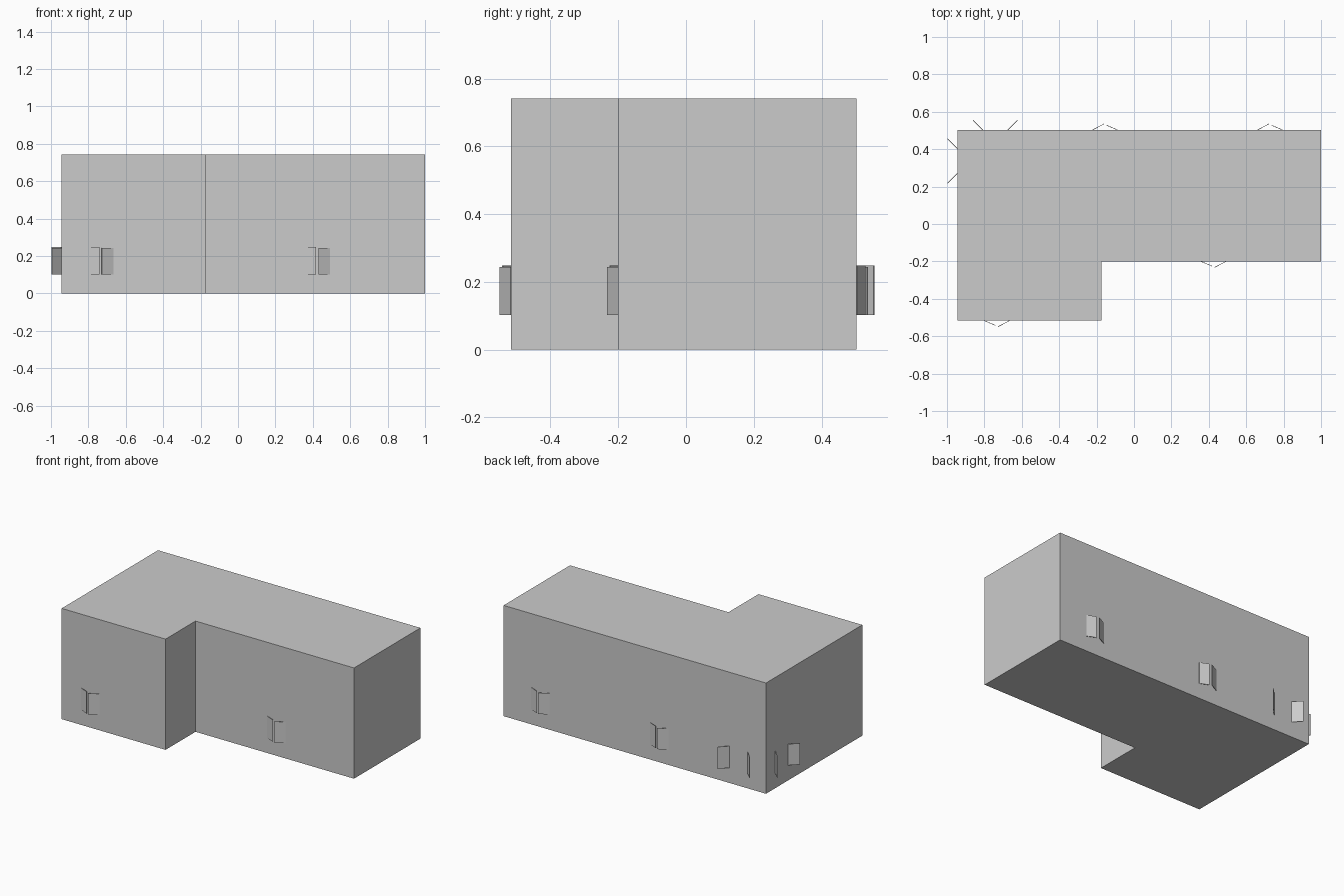
import bpy, bmesh
from math import cos, sin, radians
from mathutils import Vector, Matrix

if "Cube" in bpy.data.objects:
    bpy.data.objects.remove(bpy.data.objects["Cube"])

HEIGHT = 0.742


def prism(name, outline, z0, z1):
    """Extrude a counter-clockwise outline from z0 up to z1."""
    bm = bmesh.new()
    face = bm.faces.new([bm.verts.new((x, y, z0)) for x, y in outline])
    ext = bmesh.ops.extrude_face_region(bm, geom=[face])
    bmesh.ops.translate(bm, vec=(0, 0, z1 - z0),
                        verts=[v for v in ext["geom"] if isinstance(v, bmesh.types.BMVert)])
    bmesh.ops.recalc_face_normals(bm, faces=bm.faces)
    mesh = bpy.data.meshes.new(name)
    bm.to_mesh(mesh)
    bm.free()
    obj = bpy.data.objects.new(name, mesh)
    bpy.context.collection.objects.link(obj)
    return obj


def leaf(name, hinge, length, angle, side, top, place):
    """Thin shutter leaf swung outward (local -y) from its hinge."""
    a = radians(angle)
    d = Vector((-side * cos(a), -sin(a)))
    n = Vector((-d.y, d.x)) * 0.0015
    h = Vector((side * hinge, 0))
    obj = prism(name, [h - n, h + d * length - n, h + d * length + n, h + n], 0.102, top)
    obj.matrix_world = place


# L-shaped building body
prism("building_body", [(-0.945, -0.517), (-0.175, -0.517), (-0.175, -0.2),
                        (1.0, -0.2), (1.0, 0.503), (-0.945, 0.503)], 0, HEIGHT)

# Shutter pairs: centre on wall, wall rotation, swung wide open or nearly shut
pairs = [
    ("front_wing", -0.733, -0.517, 0, False),
    ("front_recess", 0.425, -0.2, 0, False),
    ("back_middle", -0.155, 0.503, 180, False),
    ("back_right", 0.727, 0.503, 180, False),
    ("back_left", -0.742, 0.503, 180, True),
    ("left_side", -0.945, 0.337, -90, True),
]
for wall, x, y, turn, wide in pairs:
    place = Matrix.Translation((x, y, 0)) @ Matrix.Rotation(radians(turn), 4, 'Z')
    left, right = ((0.073, 135), (0.073, 135)) if wide else ((0.064, 23), (0.070, 27.5))
    leaf(wall + "_left_shutter", 0.067, *left, -1, 0.248, place)
    leaf(wall + "_right_shutter", 0.067, *right, 1, 0.244, place)
